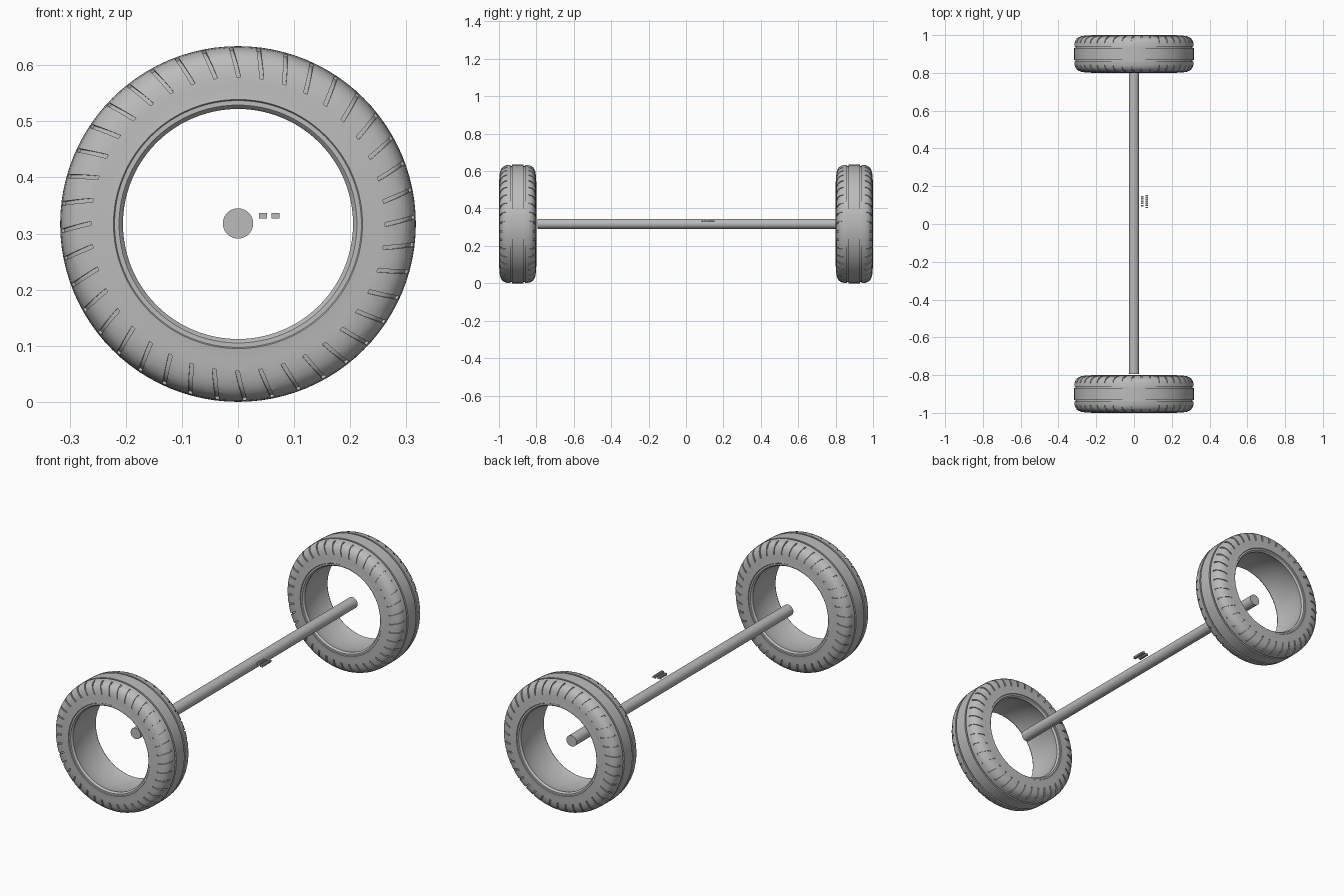
import bpy
import bmesh
import math
from mathutils import Vector

if "Cube" in bpy.data.objects:
    bpy.data.objects.remove(bpy.data.objects["Cube"])

RADIUS = 0.317          # tyre radius and wheel centre height
SEGMENTS = 96
SLOTS = 40

grey = bpy.data.materials.new("plain_grey")
grey.use_nodes = True
grey.diffuse_color = (0.5, 0.5, 0.5, 1)
bsdf = next(n for n in grey.node_tree.nodes if n.type == 'BSDF_PRINCIPLED')
bsdf.inputs["Base Color"].default_value = (0.5, 0.5, 0.5, 1)


def make_object(name, bm):
    bmesh.ops.recalc_face_normals(bm, faces=bm.faces[:])
    mesh = bpy.data.meshes.new(name)
    bm.to_mesh(mesh)
    bm.free()
    mesh.materials.append(grey)
    obj = bpy.data.objects.new(name, mesh)
    bpy.context.collection.objects.link(obj)
    return obj


def activate(obj):
    bpy.ops.object.select_all(action='DESELECT')
    obj.select_set(True)
    bpy.context.view_layer.objects.active = obj


def smooth(obj):
    activate(obj)
    bpy.ops.object.shade_smooth_by_angle(angle=math.radians(32))


def polar(y, r, a):
    return Vector((r * math.sin(a), y, r * math.cos(a)))


# Tyre half profile (width offset, radius): tread, groove, shoulder, sidewall, bead, barrel
shoulder = [(0.058, 0.3145), (0.072, 0.310), (0.083, 0.302), (0.090, 0.291),
            (0.0945, 0.278), (0.097, 0.262)]
half = [(0, 0.317), (0.031, 0.3168), (0.031, 0.309), (0.039, 0.309), (0.039, 0.3165)]
half += shoulder
half += [(0.098, 0.245), (0.099, 0.230), (0.100, 0.222), (0.097, 0.220), (0.097, 0.212),
         (0.093, 0.208), (0.088, 0.205), (0.080, 0.207), (0.050, 0.213), (0, 0.215)]
profile = half + [(-y, r) for y, r in reversed(half[1:-1])]


def make_tyre(name):
    bm = bmesh.new()
    rings = [[bm.verts.new(polar(y, r, 2 * math.pi * i / SEGMENTS)) for y, r in profile]
             for i in range(SEGMENTS)]
    n = len(profile)
    for i in range(SEGMENTS):
        a, b = rings[i], rings[(i + 1) % SEGMENTS]
        for j in range(n):
            k = (j + 1) % n
            bm.faces.new((a[j], a[k], b[k], b[j]))
    return make_object(name, bm)


def make_slot_cutter():
    """Slanted strips that follow both shoulders of the tyre."""
    bm = bmesh.new()
    count = len(shoulder)
    for side in (-1, 1):
        for s in range(SLOTS):
            base = 2 * math.pi * (s - 0.12) / SLOTS
            sections = []
            for j, (y, r) in enumerate(shoulder):
                y0, r0 = shoulder[max(j - 1, 0)]
                y1, r1 = shoulder[min(j + 1, count - 1)]
                ny, nr = Vector((r0 - r1, y1 - y0)).normalized()
                mid = base + (0.290 - r) * 0.85
                section = []
                for depth, w in ((-0.005, -1), (-0.005, 1), (0.005, 1), (0.005, -1)):
                    section.append(bm.verts.new(polar(
                        side * (y + ny * depth), r + nr * depth, mid + w * 0.0035 / r)))
                sections.append(section)
            for a, b in zip(sections, sections[1:]):
                for q in range(4):
                    p = (q + 1) % 4
                    bm.faces.new((a[q], a[p], b[p], b[q]))
            bm.faces.new(sections[0])
            bm.faces.new(sections[-1])
    cutter = make_object("slot_cutter", bm)
    cutter.hide_render = True
    return cutter


# Front tyre with shoulder slots cut in, then a copy at the back
front_tyre = make_tyre("front_tyre")
cutter = make_slot_cutter()
mod = front_tyre.modifiers.new("slots", 'BOOLEAN')
mod.operation = 'DIFFERENCE'
mod.solver = 'EXACT'
mod.object = cutter
activate(front_tyre)
bpy.ops.object.modifier_apply(modifier=mod.name)
bpy.data.objects.remove(cutter)
smooth(front_tyre)
front_tyre.location = (0, -0.9, RADIUS)

back_tyre = front_tyre.copy()
back_tyre.data = front_tyre.data.copy()
back_tyre.name = "back_tyre"
back_tyre.location = (0, 0.9, RADIUS)
bpy.context.collection.objects.link(back_tyre)

# Axle rod
Y0, Y1 = -0.795, 0.89
bpy.ops.mesh.primitive_cylinder_add(vertices=48, radius=0.027, depth=Y1 - Y0,
                                    location=(0, (Y0 + Y1) / 2, RADIUS + 0.001),
                                    rotation=(math.pi / 2, 0, 0))
axle = bpy.context.object
axle.name = "axle"
axle.data.materials.append(grey)
smooth(axle)

# Two rows of tiny blocks beside the axle
bm = bmesh.new()
for x, count, start, end in ((0.0445, 5, 0.092, 0.150), (0.067, 7, 0.082, 0.155)):
    pitch = (end - start) / count
    for i in range(count):
        cube = bmesh.ops.create_cube(bm, size=1)["verts"]
        bmesh.ops.scale(bm, verts=cube, vec=(0.014, pitch * 0.7, 0.010))
        bmesh.ops.translate(bm, verts=cube, vec=(x, start + pitch * (i + 0.5), 0.332))
make_object("small_blocks", bm)
